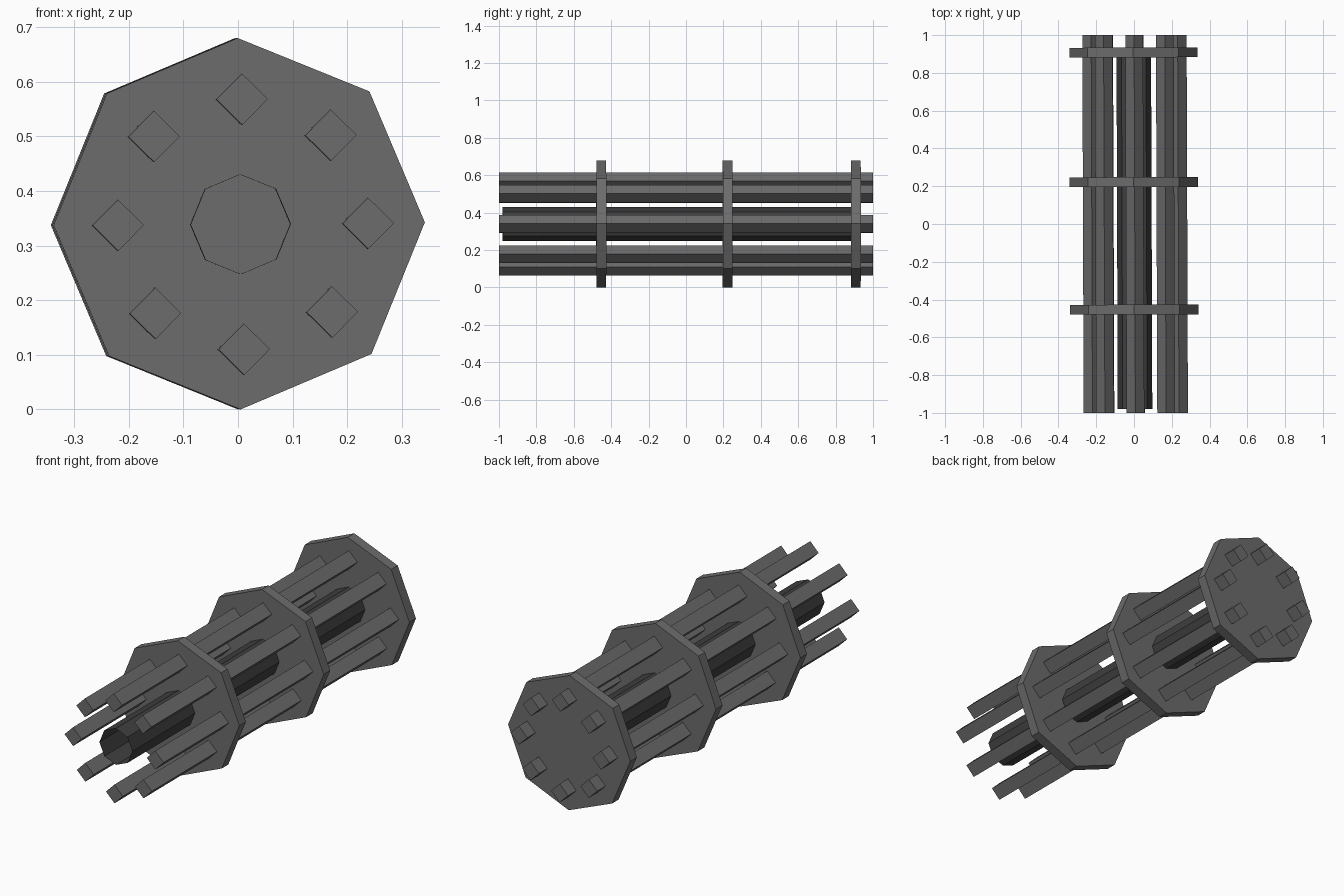
import bpy
from math import pi, cos, sin, radians
from mathutils import Matrix

if "Cube" in bpy.data.objects:
    bpy.data.objects.remove(bpy.data.objects["Cube"])

YAW, ROLL, ZC = 0.0035, radians(0.45), 0.339


def material(name, v):
    m = bpy.data.materials.new(name)
    m.diffuse_color = (v, v, v, 1)
    m.use_nodes = True
    m.node_tree.nodes["Principled BSDF"].inputs["Base Color"].default_value = m.diffuse_color
    return m


steel = material("steel", 0.15)
dark_steel = material("dark_steel", 0.05)


def prism(name, sides, radius, y0, y1, x, z, mat, fill='NGON'):
    """Flat-sided bar running front to back, with the slight yaw and roll of the whole model."""
    y = (y0 + y1) / 2
    bpy.ops.mesh.primitive_cylinder_add(vertices=sides, radius=radius,
                                        depth=y1 - y0, end_fill_type=fill)
    ob = bpy.context.object
    ob.name = name
    ob.matrix_world = (Matrix.Translation((x - YAW * y, y, z))
                       @ Matrix.Rotation(YAW, 4, 'Z')
                       @ Matrix.Rotation(pi / 2, 4, 'X')
                       @ Matrix.Rotation(ROLL, 4, 'Z'))
    ob.data.materials.append(mat)
    return ob


# Three octagonal support plates
for i, y in enumerate((-0.453, 0.222, 0.908)):
    prism(f"support_plate_{i + 1}", 8, 0.34, y - 0.026, y + 0.026, 0.0005, 0.34, steel)

# Ring of eight square barrels
for i in range(8):
    a = i * pi / 4 + ROLL
    prism(f"barrel_{i + 1}", 4, 0.047, -1.0, 1.0,
          0.006 + 0.229 * cos(a), ZC + 0.229 * sin(a), steel)

# Open central tube, ending inside the rear plate
prism("central_tube", 8, 0.0915, -0.98, 0.9, 0.002, ZC, dark_steel, 'NOTHING')
